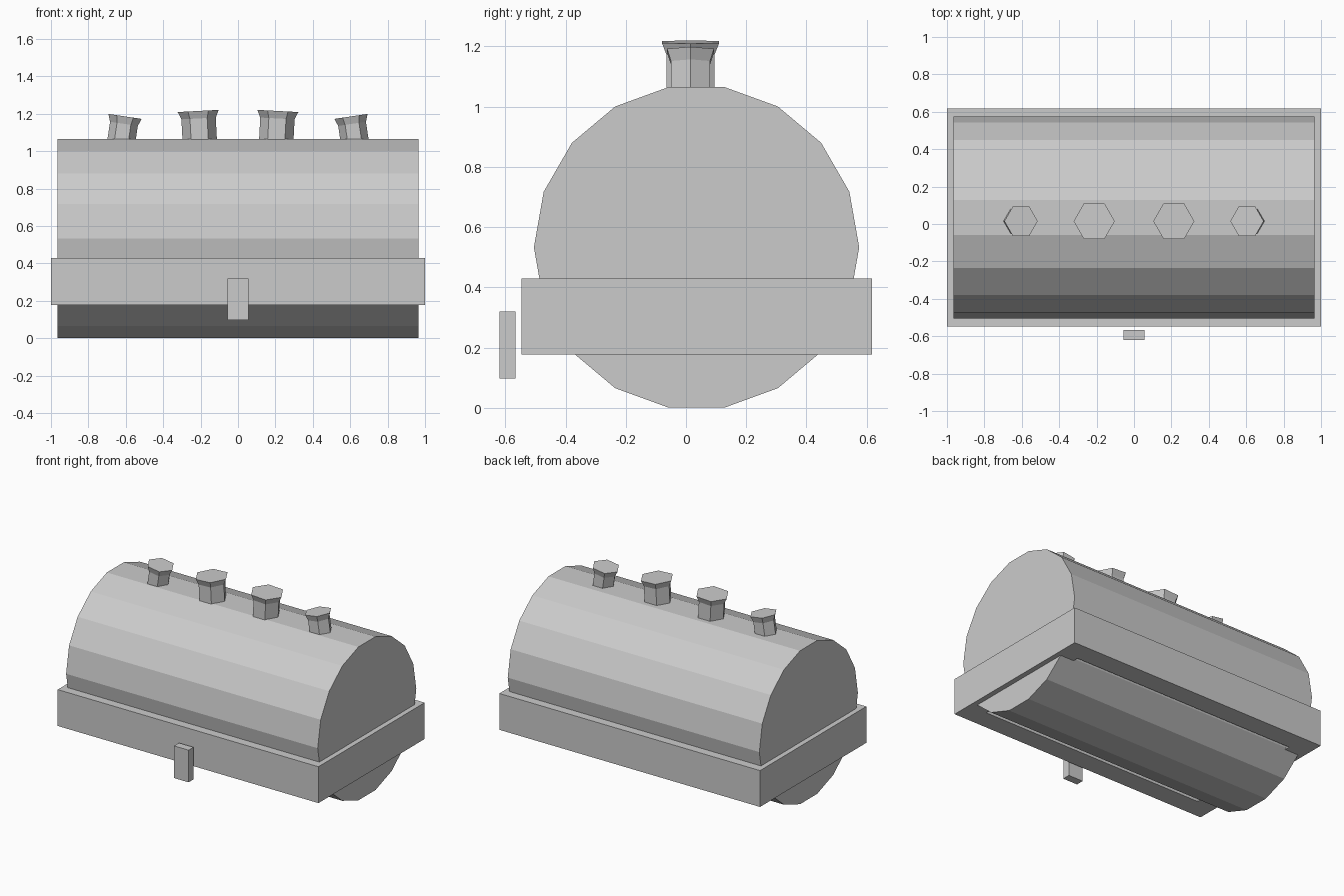
import bpy, bmesh
from math import radians, pi
from mathutils import Matrix, Vector

cube = bpy.data.objects.get("Cube")
if cube:
    bpy.data.objects.remove(cube, do_unlink=True)

GREY = (0.6, 0.6, 0.6, 1)
grey = bpy.data.materials.new("plain grey")
grey.diffuse_color = GREY
grey.use_nodes = True
grey.node_tree.nodes["Principled BSDF"].inputs["Base Color"].default_value = GREY


def add_object(name, bm):
    bmesh.ops.recalc_face_normals(bm, faces=bm.faces)
    mesh = bpy.data.meshes.new(name)
    bm.to_mesh(mesh)
    bm.free()
    mesh.materials.append(grey)
    obj = bpy.data.objects.new(name, mesh)
    bpy.context.collection.objects.link(obj)
    return obj


def box(name, low, high):
    low, high = Vector(low), Vector(high)
    bm = bmesh.new()
    size = Matrix.Diagonal((*(high - low), 1))
    bmesh.ops.create_cube(bm, size=1, matrix=Matrix.Translation((low + high) / 2) @ size)
    return add_object(name, bm)


# Horizontal eighteen-sided drum
bm = bmesh.new()
bmesh.ops.create_cone(bm, cap_ends=True, segments=18, radius1=0.54, radius2=0.54, depth=1.93,
                      matrix=Matrix.Translation((0, 0.035, 0.533)) @ Matrix.Rotation(pi / 2, 4, "Y"))
add_object("drum", bm)


# Rectangular frame around the drum, open in the middle
def frame(name, low, high, wall):
    bm = bmesh.new()
    loops = []
    for z in (low[2], high[2]):
        for inset in (0, wall):
            x0, x1 = low[0] + inset, high[0] - inset
            y0, y1 = low[1] + inset, high[1] - inset
            loops.append([bm.verts.new((x, y, z))
                          for x, y in ((x0, y0), (x1, y0), (x1, y1), (x0, y1))])
    bottom_out, bottom_in, top_out, top_in = loops
    for a, b in ((bottom_out, top_out), (top_out, top_in),
                 (top_in, bottom_in), (bottom_in, bottom_out)):
        for i in range(4):
            j = (i + 1) % 4
            bm.faces.new((a[i], a[j], b[j], b[i]))
    return add_object(name, bm)


frame("frame", (-1, -0.547, 0.178), (1, 0.617, 0.43), 0.14)

# Latch plate standing in front of the frame
box("latch", (-0.057, -0.62, 0.097), (0.055, -0.566, 0.32))


# Hexagonal filler caps with flared rims
def filler_cap(name, x, radius, rim, height, tilt):
    bm = bmesh.new()
    rings = []
    for r, z in ((radius, -0.06), (radius, height - 0.04), (rim, height)):
        ring = bmesh.ops.create_circle(bm, segments=6, radius=r,
                                       matrix=Matrix.Translation((0, 0, z)) @ Matrix.Rotation(pi / 2, 4, "Z"))
        rings.append(ring["verts"])
    for a, b in zip(rings, rings[1:]):
        for i in range(6):
            j = (i + 1) % 6
            bm.faces.new((a[i], a[j], b[j], b[i]))
    bm.faces.new(rings[0])
    bm.faces.new(rings[-1])
    obj = add_object(name, bm)
    obj.location = (x, 0.015, 1.065)
    obj.rotation_euler.y = radians(tilt)


for side, sign in (("left", 1), ("right", -1)):
    filler_cap(side + "_inner_cap", sign * 0.205, 0.092, 0.11, 0.15, sign * 3)
    filler_cap(side + "_outer_cap", sign * 0.622, 0.075, 0.09, 0.122, sign * -8.5)
